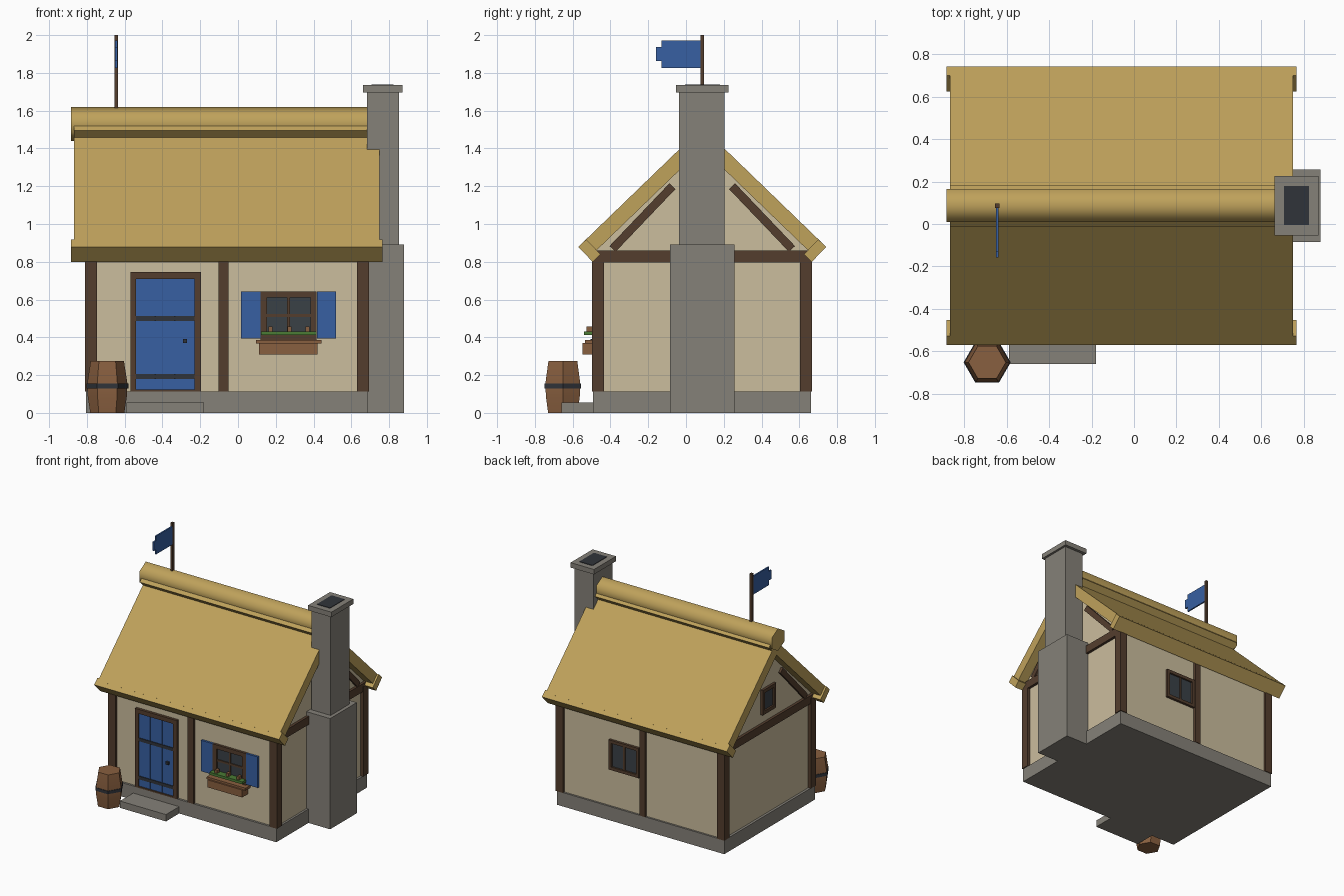
import bpy, bmesh, math
from mathutils import Matrix, Vector

if "Cube" in bpy.data.objects:
    bpy.data.objects.remove(bpy.data.objects["Cube"])

YC = 0.086           # depth centre of the house
XC = -0.06           # width centre of the house
SLOPE = math.radians(44)


def mat(name, c):
    m = bpy.data.materials.new(name)
    m.diffuse_color = (*c, 1)
    m.use_nodes = True
    m.node_tree.nodes["Principled BSDF"].inputs["Base Color"].default_value = m.diffuse_color
    return m


THATCH = mat("thatch", (0.52, 0.36, 0.105))
PLASTER = mat("plaster", (0.60, 0.51, 0.34))
STONE = mat("stone", (0.235, 0.22, 0.19))
TIMBER = mat("dark timber", (0.088, 0.048, 0.027))
BLUE = mat("blue paint", (0.038, 0.115, 0.36))
BROWN = mat("warm wood", (0.25, 0.115, 0.05))
IRON = mat("iron", (0.03, 0.034, 0.042))
GLASS = mat("dark glass", (0.042, 0.052, 0.062))
GREEN = mat("leaves", (0.07, 0.2, 0.035))


def finish(name, bm, m):
    bmesh.ops.recalc_face_normals(bm, faces=bm.faces)
    me = bpy.data.meshes.new(name)
    bm.to_mesh(me)
    bm.free()
    me.materials.append(m)
    ob = bpy.data.objects.new(name, me)
    bpy.context.collection.objects.link(ob)
    return ob


def box(name, m, x, y, z, tilt=0.0):
    """Box from (min, max) ranges, optionally tilted about the x axis."""
    size = [abs(r[1] - r[0]) for r in (x, y, z)]
    mid = Vector([(r[0] + r[1]) / 2 for r in (x, y, z)])
    bm = bmesh.new()
    bmesh.ops.create_cube(bm, size=1, matrix=Matrix.Translation(mid)
                          @ Matrix.Rotation(tilt, 4, 'X') @ Matrix.Diagonal((*size, 1)))
    return finish(name, bm, m)


def bar(name, m, x, a, b, thick):
    """Box in the y-z plane running along the line a-b."""
    d = Vector(b) - Vector(a)
    cy, cz = (a[0] + b[0]) / 2, (a[1] + b[1]) / 2
    h = d.length / 2
    return box(name, m, x, (cy - h, cy + h), (cz - thick / 2, cz + thick / 2),
               math.atan2(d.y, d.x))


def lathe(name, m, rings, sides, matrix):
    """Stack of (radius, height) rings with closed ends."""
    bm = bmesh.new()
    loops = [[bm.verts.new(matrix @ Vector((r * math.cos(2 * math.pi * i / sides),
                                            r * math.sin(2 * math.pi * i / sides), h)))
              for i in range(sides)] for r, h in rings]
    for p, q in zip(loops, loops[1:]):
        for i in range(sides):
            j = (i + 1) % sides
            bm.faces.new((p[i], p[j], q[j], q[i]))
    bm.faces.new(loops[0])
    bm.faces.new(loops[-1])
    return finish(name, bm, m)


def smooth(ob, deg):
    bpy.context.view_layer.objects.active = ob
    ob.select_set(True)
    bpy.ops.object.shade_smooth_by_angle(angle=math.radians(deg))
    ob.select_set(False)


# Stone base and doorstep
box("foundation", STONE, (-0.805, 0.687), (-0.492, 0.662), (0, 0.112))
box("doorstep", STONE, (-0.59, -0.18), (-0.66, -0.48), (0, 0.055))

# Plaster walls with gables
bm = bmesh.new()
prof = [(-0.475, 0.1), (0.647, 0.1), (0.647, 0.89), (YC, 1.43), (-0.475, 0.89)]
f = bm.faces.new([bm.verts.new((-0.785, y, z)) for y, z in prof])
ext = bmesh.ops.extrude_face_region(bm, geom=[f])["geom"]
bmesh.ops.translate(bm, vec=(1.455, 0, 0),
                    verts=[v for v in ext if isinstance(v, bmesh.types.BMVert)])
finish("walls", bm, PLASTER)

# Timber frame: corner posts, mid posts, gable beams and braces
for sx, x in (("left", (-0.81, -0.746)), ("right", (0.63, 0.694))):
    for sy, y in (("front", (-0.497, -0.434)), ("back", (0.604, 0.668))):
        box(f"{sy}_{sx}_post", TIMBER, x, y, (0.112, 0.835))
    out = (-0.807, -0.77) if sx == "left" else (0.65, 0.691)
    box(f"{sx}_gable_beam", TIMBER, out, (-0.49, 0.662), (0.795, 0.86))
    br = (-0.803, -0.77) if sx == "left" else (0.65, 0.687)
    for s, n in ((1, "front"), (-1, "back")):
        bar(f"{sx}_{n}_brace", TIMBER, br, (YC - s * 0.475, 0.868),
            (YC - s * 0.158, 1.2), 0.044)
box("front_mid_post", TIMBER, (-0.102, -0.05), (-0.495, -0.45), (0.112, 0.85))
box("back_mid_post", TIMBER, (-0.102, -0.05), (0.62, 0.666), (0.112, 0.85))

# Thatched roof: crossing slabs, eave rolls and ridge roll
u = Vector((math.cos(SLOPE), math.sin(SLOPE)))
n = Vector((-u.y, u.x))
top = Vector((0.184, 1.496)) + n * 0.04
low = top - u * (top.x + 0.516) / u.x
eave = Vector((-0.511, 0.859))
for s, name in ((1, "front"), (-1, "back")):
    side = lambda p: (YC + s * (p.x - YC), p.y)
    bar(name + "_roof", THATCH, (-0.868, 0.75), side(low), side(top), 0.08)
    bar(name + "_eave", THATCH, (-0.883, 0.765), side(eave - u * 0.029),
        side(eave + u * 0.029), 0.11)
ridge = lathe("ridge_roll", THATCH, [(0.09, -0.883), (0.09, 0.765)], 6,
              Matrix.Translation((0, YC + 0.002, 1.53)) @ Matrix.Rotation(math.pi / 2, 4, 'Y'))
smooth(ridge, 65)

# Chimney
box("chimney_base", STONE, (0.66, 0.88), (-0.084, 0.256), (0, 0.892))
box("chimney_stack", STONE, (0.683, 0.852), (-0.037, 0.203), (0.88, 1.7))
box("chimney_cap", STONE, (0.662, 0.87), (-0.054, 0.226), (1.695, 1.735))
box("chimney_opening", IRON, (0.708, 0.824), (-0.005, 0.18), (1.73, 1.739))

# Door
for name, x, z in (("left", (-0.57, -0.54), (0.112, 0.745)),
                   ("right", (-0.23, -0.197), (0.112, 0.745)),
                   ("top", (-0.54, -0.23), (0.71, 0.745)),
                   ("bottom", (-0.54, -0.23), (0.112, 0.124))):
    box("door_frame_" + name, TIMBER, x, (-0.497, -0.46), z)
box("door_back", BLUE, (-0.54, -0.23), (-0.481, -0.47), (0.122, 0.712))
for i in range(3):
    x0 = -0.54 + i * 0.105
    box(f"door_plank_{i + 1}", BLUE, (x0, x0 + 0.097), (-0.488, -0.47), (0.124, 0.71))
for i, z in enumerate((0.193, 0.5)):
    box(f"door_strap_{i + 1}", IRON, (-0.54, -0.23), (-0.493, -0.48), (z - 0.013, z + 0.013))
box("door_knob", IRON, (-0.291, -0.269), (-0.505, -0.48), (0.37, 0.392))


def window(name, w, h, place, cols, rows, rim=0.033):
    """Framed window in local x/z, facing local -y, then placed on a wall."""
    parts = [box(name + "_glass", GLASS, (-w / 2 + 0.01, w / 2 - 0.01), (-0.006, 0.01),
                 (-h / 2 + 0.01, h / 2 - 0.01))]
    for s in (-1, 1):
        parts.append(box(name + "_stile", TIMBER, (s * w / 2, s * (w / 2 - rim)),
                         (-0.02, 0.01), (-h / 2, h / 2)))
        parts.append(box(name + "_rail", TIMBER, (-w / 2 + rim, w / 2 - rim), (-0.02, 0.01),
                         (s * h / 2, s * (h / 2 - rim))))
    for i in range(1, cols):
        x = -w / 2 + w * i / cols
        parts.append(box(name + "_mullion", TIMBER, (x - 0.008, x + 0.008), (-0.014, 0.01),
                         (-h / 2 + rim, h / 2 - rim)))
    for i in range(1, rows):
        z = -h / 2 + h * i / rows
        parts.append(box(name + "_crossbar", TIMBER, (-w / 2 + rim, w / 2 - rim),
                         (-0.013, 0.01), (z - 0.008, z + 0.008)))
    for p in parts:
        p.data.transform(place)


# Windows on the front, back and left gable
window("front_window", 0.296, 0.256, Matrix.Translation((0.268, -0.475, 0.515)), 2, 2)
window("back_window", 0.27, 0.24, Matrix.Translation((0.09, 0.647, 0.53))
       @ Matrix.Rotation(math.pi, 4, 'Z'), 2, 1, 0.025)
window("gable_window", 0.17, 0.2, Matrix.Translation((-0.785, YC, 1.03))
       @ Matrix.Rotation(-math.pi / 2, 4, 'Z'), 1, 1, 0.028)

# Shutters and flower box
for name, x in (("left", (0.015, 0.12)), ("right", (0.417, 0.52))):
    box(name + "_shutter", BLUE, x, (-0.492, -0.47), (0.393, 0.642))
box("window_sill", BROWN, (0.096, 0.442), (-0.535, -0.47), (0.368, 0.386))
box("flower_box", BROWN, (0.11, 0.42), (-0.547, -0.47), (0.31, 0.37))
box("leaves", GREEN, (0.122, 0.416), (-0.54, -0.485), (0.412, 0.432))
for i, x in enumerate((0.172, 0.272, 0.368)):
    box(f"flower_{i + 1}", BROWN, (x - 0.011, x + 0.011), (-0.526, -0.495), (0.43, 0.457))

# Barrel with iron band
spot = Matrix.Translation((-0.692, -0.652, 0))
barrel = lathe("barrel", BROWN, [(0.09, 0), (0.104, 0.09), (0.106, 0.16), (0.088, 0.275)],
               6, spot)
smooth(barrel, 30)
lathe("barrel_band", IRON, [(0.111, 0.13), (0.111, 0.155)], 6, spot)

# Flag on the ridge
box("flag_pole", TIMBER, (-0.655, -0.635), (YC - 0.01, YC + 0.01), (1.56, 2.0))
box("flag", BLUE, (-0.651, -0.639), (-0.13, YC - 0.008), (1.826, 1.972))
box("flag_tail", BLUE, (-0.651, -0.639), (-0.158, -0.13), (1.864, 1.936))
